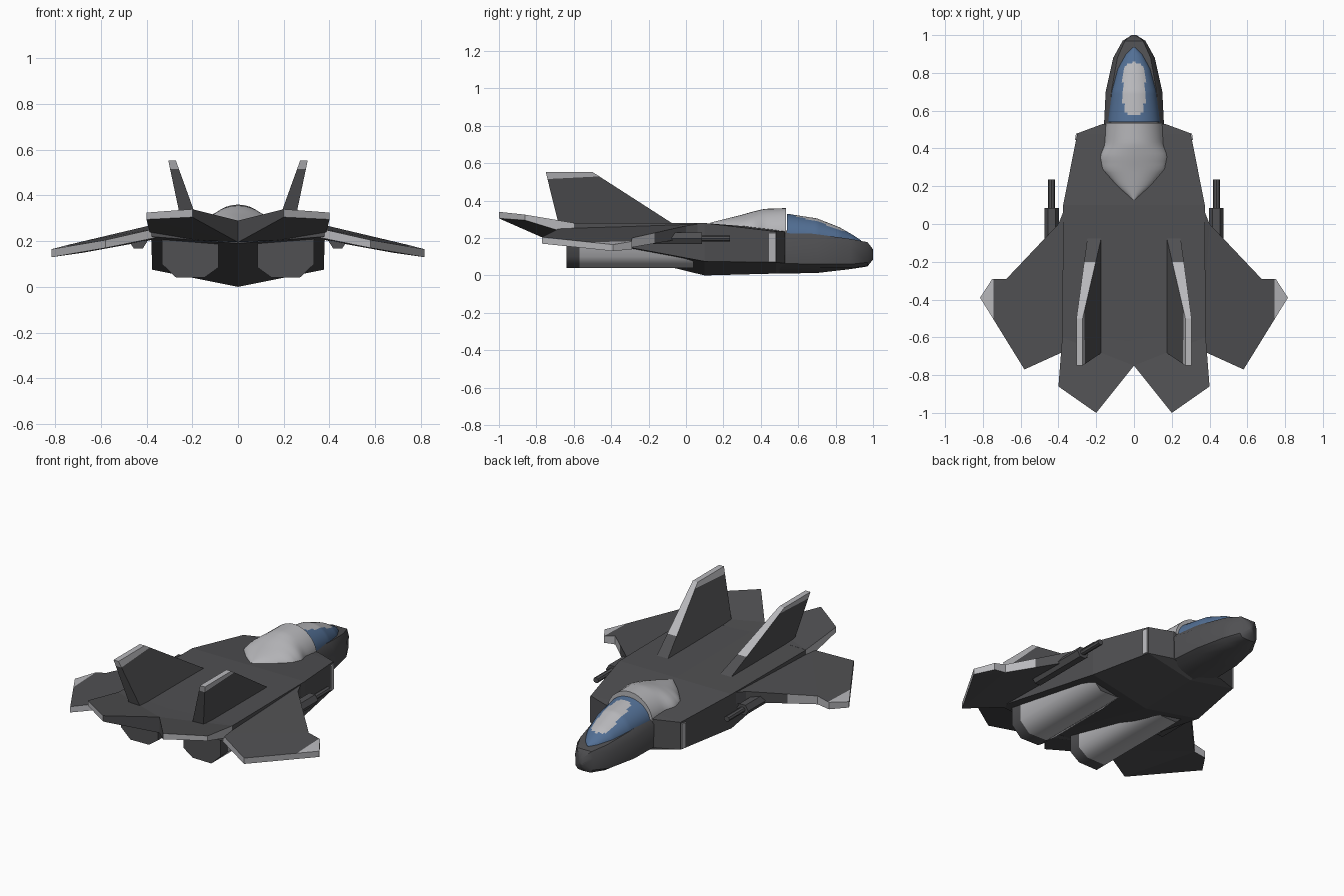
import bpy, bmesh, math

if "Cube" in bpy.data.objects:
    bpy.data.objects.remove(bpy.data.objects["Cube"])


def material(name, rgb):
    m = bpy.data.materials.new(name)
    m.diffuse_color = (*rgb, 1)
    m.use_nodes = True
    m.node_tree.nodes["Principled BSDF"].inputs["Base Color"].default_value = m.diffuse_color
    return m


DARK = material("dark grey", (0.08, 0.08, 0.085))
LIGHT = material("light grey", (0.48, 0.48, 0.50))
BLUE = material("blue glass", (0.085, 0.16, 0.30))


def finish(name, bm, mats, rule=None, mirror=False, smooth=None):
    """Turn a bmesh into an object, colouring faces by rule(centre, normal)."""
    bmesh.ops.recalc_face_normals(bm, faces=bm.faces)
    bm.normal_update()
    if rule:
        for f in bm.faces:
            f.material_index = int(rule(f.calc_center_median(), f.normal))
    me = bpy.data.meshes.new(name)
    bm.to_mesh(me)
    bm.free()
    for m in mats:
        me.materials.append(m)
    ob = bpy.data.objects.new(name, me)
    bpy.context.collection.objects.link(ob)
    if smooth:
        bpy.ops.object.select_all(action='DESELECT')
        ob.select_set(True)
        bpy.context.view_layer.objects.active = ob
        bpy.ops.object.shade_smooth_by_angle(angle=math.radians(smooth))
    if mirror:
        ob.modifiers.new("mirror", 'MIRROR').use_axis[0] = True
    return ob


def loft(rings):
    """Skin closed rings of equal length and cap both ends."""
    bm = bmesh.new()
    vs = [[bm.verts.new(p) for p in r] for r in rings]
    n = len(vs[0])
    for a, b in zip(vs, vs[1:]):
        for i in range(n):
            j = (i + 1) % n
            bm.faces.new((a[i], a[j], b[j], b[i]))
    bm.faces.new(vs[0])
    bm.faces.new(vs[-1])
    return bm


def full_ring(y, half):
    """Half profile, top centre to bottom centre, mirrored into a ring."""
    pts = half + [(-x, z) for x, z in half[-2:0:-1]]
    return [(x, y, z) for x, z in pts]


def plate(pts):
    """Plate from outline points (x, y, bottom z, top z)."""
    bm = loft([[(x, y, b) for x, y, b, t in pts], [(x, y, t) for x, y, b, t in pts]])
    bmesh.ops.triangulate(bm, faces=[f for f in bm.faces if len(f.verts) > 4])
    return bm


def cut(bm, co, no):
    bmesh.ops.bisect_plane(bm, geom=bm.verts[:] + bm.edges[:] + bm.faces[:],
                           plane_co=co, plane_no=no)


def section_at(sections, y):
    """Interpolate (half width, base z, top z) at y; sections run in rising y."""
    for a, b in zip(sections, sections[1:]):
        if y <= b[0] or b is sections[-1]:
            t = (y - a[0]) / (b[0] - a[0])
            return [a[i] + (b[i] - a[i]) * t for i in (1, 2, 3)]


def dome(sections, steps=20, segs=18, power=1.0):
    """Arched shell from sections (y, half width, base z, top z)."""
    rings = []
    y0, y1 = sections[0][0], sections[-1][0]
    for k in range(steps + 1):
        y = y0 + (y1 - y0) * k / steps
        w, lo, hi = section_at(sections, y)
        angles = [math.pi * i / segs for i in range(segs + 1)]
        rings.append([(w * math.cos(a), y, lo + (hi - lo) * max(0.0, math.sin(a)) ** power)
                      for a in angles])
    return loft(rings)


# Main body with side intakes, bottom sweeping up to the tail
body = [full_ring(y, [(0, tc), (x, ts), (x, m), (0, b)]) for y, x, tc, ts, m, b in (
    (0.53, 0.165, 0.24, 0.235, 0.065, 0.012), (0.48, 0.30, 0.25, 0.235, 0.07, 0.01),
    (0.10, 0.375, 0.28, 0.28, 0.075, 0.0), (-0.68, 0.38, 0.285, 0.28, 0.22, 0.19))]
finish("body", loft(body), [DARK])

# Rounded nose
nose = [full_ring(y, [(0, t), (w * 0.8, t), (w, t - 0.04), (w * 0.97, l), (w * 0.7, l - 0.02), (0, b)])
        for y, w, t, l, b in (
    (0.50, 0.16, 0.245, 0.065, 0.01), (0.70, 0.15, 0.22, 0.06, 0.013), (0.88, 0.11, 0.195, 0.06, 0.034),
    (0.97, 0.06, 0.178, 0.07, 0.048), (1.0, 0.012, 0.14, 0.11, 0.085))]
finish("nose", loft(nose), [DARK], smooth=40)

# Glass canopy with pale centre panel
glass = dome([(0.54, 0.138, 0.215, 0.33), (0.70, 0.12, 0.20, 0.305), (0.82, 0.088, 0.19, 0.258),
              (0.90, 0.045, 0.18, 0.212), (0.935, 0.008, 0.175, 0.188)], steps=32, segs=24)
finish("canopy_glass", glass, [BLUE, LIGHT],
       lambda c, n: (abs(c.x) / 0.06) ** 3 + (abs(c.y - 0.715) / 0.14) ** 3 < 1 and n.z > 0.2, smooth=40)

# Pale fairing behind the canopy
rear = dome([(0.13, 0.01, 0.27, 0.282), (0.20, 0.09, 0.26, 0.30), (0.29, 0.17, 0.245, 0.322),
             (0.36, 0.182, 0.235, 0.342), (0.42, 0.157, 0.23, 0.356), (0.535, 0.15, 0.225, 0.36)], power=1.15)
finish("canopy_fairing", rear, [LIGHT], smooth=40)

# Tail plates with pale trailing edges and tips
tail = plate([(0, -0.6, 0.20, 0.284), (0.38, -0.6, 0.215, 0.281), (0.40, -0.86, 0.295, 0.325),
              (0.20, -1.0, 0.305, 0.34), (0, -0.75, 0.195, 0.29)])
finish("tail_plate", tail, [DARK, LIGHT],
       lambda c, n: abs(n.z) < 0.5 and c.x > 0.2 and c.y < -0.65, mirror=True)

# Drooped wings with pale tips and edges
wing = plate([(0.36, 0.10, 0.21, 0.28), (0.40, 0.0, 0.20, 0.265), (0.675, -0.29, 0.15, 0.20),
              (0.75, -0.29, 0.14, 0.182), (0.815, -0.39, 0.13, 0.165), (0.58, -0.77, 0.17, 0.205),
              (0.36, -0.67, 0.215, 0.255)])
cut(wing, (0.745, 0, 0), (1, 0, 0))
cut(wing, (0.56, 0, 0), (1, 0, 0))


def wing_rule(c, n):
    edge = abs(n.z) < 0.6
    return (edge and c.x > 0.38 and (c.x > 0.56 or n.y < -0.3)) or (n.z > 0 and c.x > 0.745)


finish("wing", wing, [DARK, LIGHT], wing_rule, mirror=True)

# Splayed twin fins with pale tips and leading edges
fin = loft([[(0.17, -0.06, 0.27), (0.245, -0.06, 0.27), (0.245, -0.68, 0.27), (0.17, -0.68, 0.27)],
            [(0.272, -0.5, 0.553), (0.305, -0.5, 0.553), (0.305, -0.75, 0.553), (0.272, -0.75, 0.553)]])
cut(fin, (0, 0, 0.36), (0, 0, 1))
cut(fin, (0, -0.75, 0.515), (0, -0.05, 1))


def fin_rule(c, n):
    return (n.y > 0.35 and c.z > 0.36) or c.z > 0.522


finish("fin", fin, [DARK, LIGHT], fin_rule, mirror=True)

# Engine nacelles, pale with dark ends
nacelle = [(0.085, 0.19), (0.085, 0.085), (0.145, 0.042), (0.27, 0.04), (0.333, 0.10), (0.333, 0.225)]
engine = loft([[(x, y, z) for x, z in nacelle] for y in (0.04, -0.57, -0.64)])
finish("engine", engine, [DARK, LIGHT],
       lambda c, n: abs(n.y) < 0.5 and c.z < 0.17 and c.y > -0.57, mirror=True, smooth=60)


# Wing guns
def gun_part(name, r, y0, y1, sides):
    rings = [[(0.436 + r * math.cos(2 * math.pi * i / sides), y,
               0.198 + r * 0.9 * math.sin(2 * math.pi * i / sides)) for i in range(sides)]
             for y in (y0, y1)]
    finish(name, loft(rings), [DARK], mirror=True)


gun_part("gun_pod", 0.039, -0.30, 0.085, 6)
gun_part("gun_barrel", 0.018, 0.05, 0.235, 8)

# Pale strips on the intake lips
lip = plate([(0.300, 0.478, 0.075, 0.225), (0.307, 0.478, 0.075, 0.225),
             (0.313, 0.445, 0.075, 0.225), (0.306, 0.445, 0.075, 0.225)])
finish("intake_lip", lip, [LIGHT], mirror=True)
